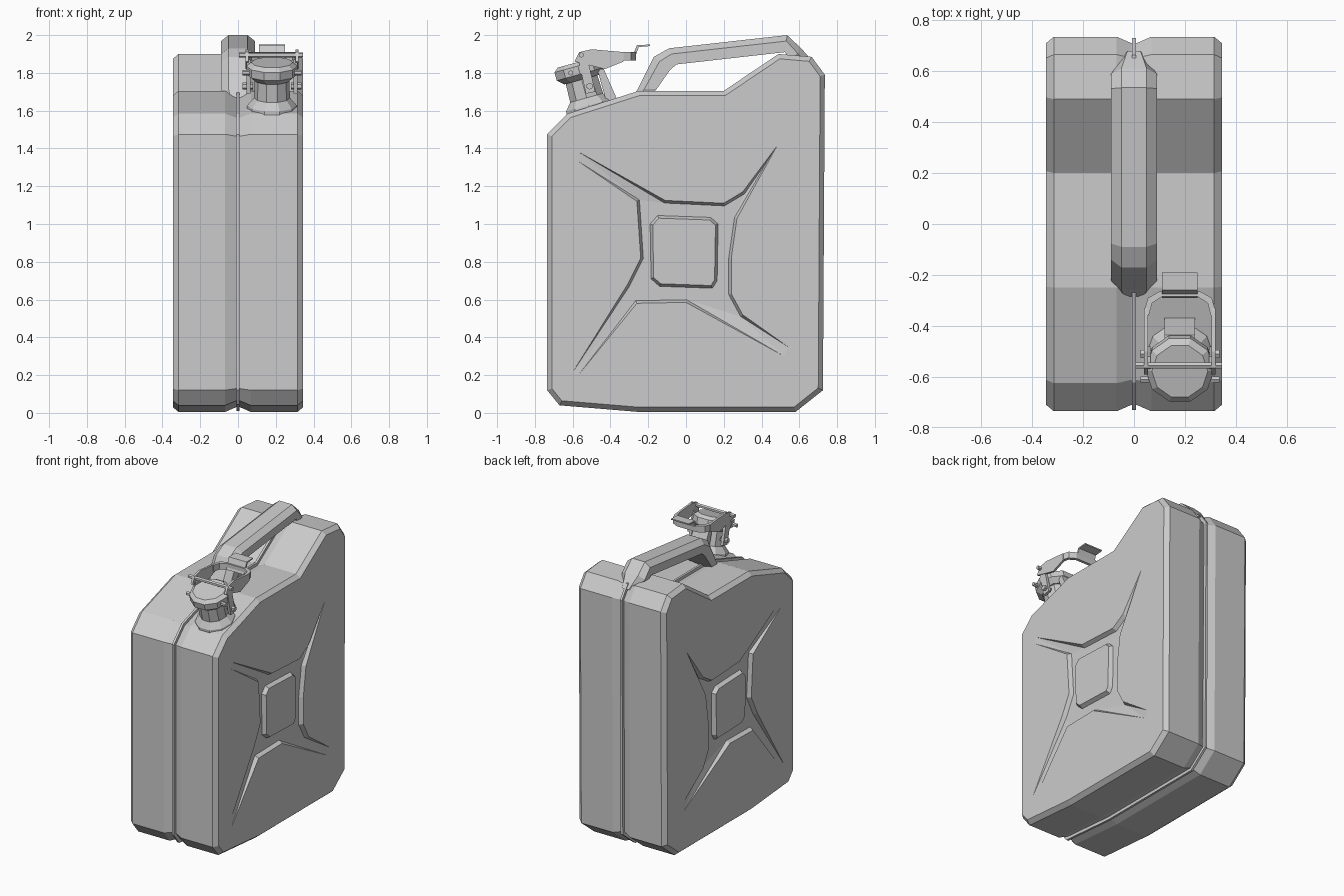
import bpy, bmesh
from math import sin, cos, pi
from mathutils import Matrix, Vector

cube = bpy.data.objects.get("Cube")
if cube:
    bpy.data.objects.remove(cube)

GREY = (0.6, 0.6, 0.6, 1)
metal = bpy.data.materials.new("grey_metal")
metal.use_nodes = True
metal.diffuse_color = GREY
metal.node_tree.nodes["Principled BSDF"].inputs["Base Color"].default_value = GREY


def finish(name, bm, mirror=False):
    bmesh.ops.remove_doubles(bm, verts=bm.verts, dist=0.0005)
    bmesh.ops.recalc_face_normals(bm, faces=bm.faces)
    mesh = bpy.data.meshes.new(name)
    bm.to_mesh(mesh)
    bm.free()
    mesh.materials.append(metal)
    ob = bpy.data.objects.new(name, mesh)
    bpy.context.collection.objects.link(ob)
    if mirror:
        ob.modifiers.new("mirror", "MIRROR").use_clip = True
    return ob


def inset(poly, d):
    """Mitred inset of a counter-clockwise outline."""
    pts = [Vector(p) for p in poly]
    out = []
    for i, p in enumerate(pts):
        a = (p - pts[i - 1]).normalized()
        b = (pts[(i + 1) % len(pts)] - p).normalized()
        na, nb = Vector((-a.y, a.x)), Vector((-b.y, b.x))
        out.append(p + (na + nb) * d / (1 + na.dot(nb)))
    return out


def ring(bm, poly, x):
    return [bm.verts.new((x, p[0], p[1])) for p in poly]


def bridge(bm, a, b):
    for i in range(len(a)):
        bm.faces.new((a[i - 1], a[i], b[i], b[i - 1]))


def fill(bm, *loops):
    edges = []
    for loop in loops:
        for i in range(len(loop)):
            pair = (loop[i - 1], loop[i])
            edges.append(bm.edges.get(pair) or bm.edges.new(pair))
    bmesh.ops.triangle_fill(bm, edges=edges, use_beauty=True, normal=(1, 0, 0))


def plate(name, poly, x0, x1):
    """Side outline given as (y, z), extruded across x."""
    bm = bmesh.new()
    a, b = ring(bm, poly, x0), ring(bm, poly, x1)
    bridge(bm, a, b)
    fill(bm, a)
    fill(bm, b)
    return finish(name, bm)


def lathe(name, profile, sides, matrix):
    bm = bmesh.new()
    rings = []
    for r, h in profile:
        angles = [2 * pi * (i + 0.5) / sides for i in range(sides)]
        rings.append([bm.verts.new(matrix @ Vector((r * sin(t), r * cos(t), h))) for t in angles])
    for a, b in zip(rings, rings[1:]):
        bridge(bm, a, b)
    bm.faces.new(rings[0])
    bm.faces.new(rings[-1])
    return finish(name, bm)


def rod(name, x0, x1, y, z, r):
    m = Matrix.Translation((x0, y, z)) @ Matrix.Rotation(pi / 2, 4, "Y")
    return lathe(name, [(r, 0), (r, x1 - x0)], 6, m)


# Can body: lofted half shell with a pressed cross on its side, mirrored
outline = [(-0.735, 0.12), (-0.67, 0.04), (-0.25, 0.005), (0.58, 0.005), (0.725, 0.12),
           (0.735, 1.79), (0.665, 1.885), (0.49, 1.9), (0.2, 1.705), (-0.25, 1.705),
           (-0.625, 1.585), (-0.735, 1.475)]
cross = [(0.52, 0.3), (0.54, 0.35), (0.3, 0.52), (0.24, 0.63), (0.24, 0.82), (0.27, 1.03),
         (0.555, 1.545), (0.595, 1.565), (0.3, 1.17), (0.2, 1.11), (-0.11, 1.125),
         (-0.575, 1.385), (-0.575, 1.335), (-0.26, 1.12), (-0.24, 0.82), (-0.31, 0.68),
         (-0.6, 0.215), (-0.57, 0.2), (-0.26, 0.58), (0, 0.585)]
tips = (0, 1, 6, 7, 11, 12, 16, 17)
pad = [(-0.185, 0.71), (-0.14, 0.67), (0.14, 0.66), (0.165, 0.7),
       (0.17, 1), (0.13, 1.035), (-0.15, 1.045), (-0.19, 1)]
SIDE, FLOOR, WALL = 0.345, 0.318, 0.014

bm = bmesh.new()
sections = [(0, 0.025), (0.01, 0.025), (0.068, 0), (0.315, 0), (SIDE, 0.025)]
rings = [ring(bm, inset(outline, d), x) for x, d in sections]
for a, b in zip(rings, rings[1:]):
    bridge(bm, a, b)
rim = ring(bm, cross, SIDE)
floor = ring(bm, inset(cross, WALL), FLOOR)
for i in tips:
    floor[i].co = rim[i].co
bridge(bm, rim, floor)
fill(bm, rings[-1], rim)
pad_base = ring(bm, pad, FLOOR)
pad_top = ring(bm, inset(pad, WALL), SIDE)
bridge(bm, pad_base, pad_top)
fill(bm, floor, pad_base)
bm.faces.new(pad_top)
finish("can_body", bm, mirror=True)

# Welded seam between the halves
plate("seam_flange", inset(outline, 0.004), -0.008, 0.008)

# Carrying handle: (outer point, inner point, width factor)
stations = [((-0.285, 1.67), (-0.2, 1.67), 0.8), ((-0.255, 1.715), (-0.155, 1.715), 1),
            ((-0.17, 1.885), (-0.085, 1.815), 1), ((-0.09, 1.93), (-0.05, 1.845), 1),
            ((0.535, 2), (0.525, 1.91), 1), ((0.61, 1.93), (0.55, 1.86), 1),
            ((0.68, 1.85), (0.6, 1.82), 0.5)]
bm = bmesh.new()
rings = []
for outer, inner, w in stations:
    o, i = Vector(outer), Vector(inner)
    shape = [(-0.09, i), (-0.09, o.lerp(i, 0.35)), (-0.05, o)]
    shape += [(-x, p) for x, p in reversed(shape)]
    rings.append([bm.verts.new((x * w, p.x, p.y)) for x, p in shape])
for a, b in zip(rings, rings[1:]):
    bridge(bm, a, b)
bm.faces.new(rings[0])
bm.faces.new(rings[-1])
finish("handle", bm)

# Tilted pouring neck and cap
SX = 0.18
tilt = Matrix.Translation((SX, -0.51, 1.61)) @ Matrix.Rotation(0.27, 4, "X")
lathe("neck", [(0.14, -0.05), (0.13, 0.02), (0.095, 0.06), (0.09, 0.2)], 10, tilt)
lathe("cap", [(0.1, 0.16), (0.135, 0.19), (0.135, 0.235), (0.11, 0.255)], 10, tilt)

# Locking lever: side cheeks, rear bow, thumb tab, hinge bar
cheek = [(-0.59, 1.86), (-0.53, 1.845), (-0.43, 1.82), (-0.33, 1.86),
         (-0.33, 1.91), (-0.5, 1.925), (-0.565, 1.91)]
lug = [(-0.57, 1.87), (-0.52, 1.87), (-0.48, 1.7), (-0.53, 1.69)]
for s, side in ((-1, "right"), (1, "left")):
    def span(a, b):
        return sorted((SX + s * a, SX + s * b))
    plate(side + "_lever_cheek", cheek, *span(0.125, 0.14))
    plate(side + "_hinge_lug", lug, *span(0.115, 0.135))
    rod(side + "_lower_pin", *span(0.1, 0.155), -0.51, 1.73, 0.018)
    rod(side + "_front_pin", *span(0.12, 0.155), -0.61, 1.8, 0.014)

bm = bmesh.new()
bow = [(-0.14, -0.34), (-0.125, -0.29), (-0.08, -0.265)]
bow += [(-x, y) for x, y in reversed(bow)]
inner = [(x * 0.87, y - 0.02) for x, y in bow]
low, high = [[bm.verts.new((SX + x, y, z)) for x, y in bow + inner[::-1]] for z in (1.865, 1.91)]
bridge(bm, low, high)
for loop in (low, high):
    for i in range(len(bow) - 1):
        bm.faces.new((loop[i], loop[i + 1], loop[-2 - i], loop[-1 - i]))
finish("lever_bow", bm)

tab = [(-0.29, 1.87), (-0.275, 1.87), (-0.25, 1.937), (-0.19, 1.942), (-0.19, 1.95), (-0.26, 1.947)]
plate("thumb_tab", tab, SX - 0.07, SX + 0.07)
rod("hinge_bar", 0.005, 0.345, -0.555, 1.895, 0.014)

# Strap bracing the back of the neck
strap = [(-0.47, 1.82), (-0.435, 1.82), (-0.365, 1.66), (-0.42, 1.64)]
plate("neck_strap", strap, SX - 0.06, SX + 0.06)
